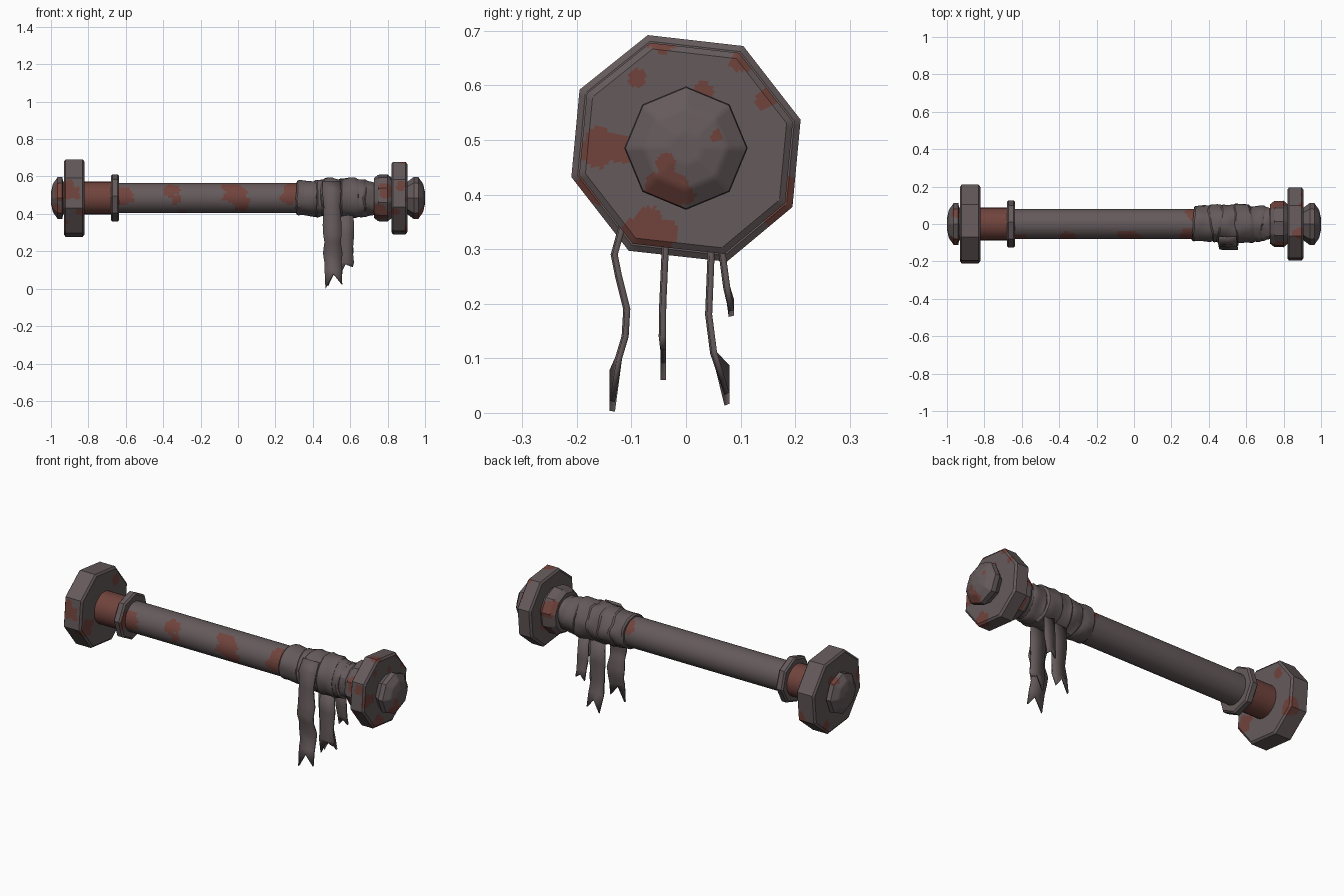
import bpy, bmesh, math
from mathutils import Vector, noise

CZ = 0.485  # height of the long axis


def material(name, rgb):
    m = bpy.data.materials.new(name)
    m.diffuse_color = (*rgb, 1)
    return m


STEEL = material("dull_grey", (0.13, 0.102, 0.106))
RUST = material("rust_red", (0.165, 0.057, 0.046))

# Rust patches: x, y, z, radius
SPOTS = [
    (0.90, -0.16, 0.483, 0.036), (0.90, -0.125, 0.485, 0.028),
    (0.90, -0.07, 0.335, 0.044), (0.90, -0.04, 0.33, 0.032),
    (0.90, -0.09, 0.615, 0.018), (0.90, 0.03, 0.59, 0.018), (0.90, 0.145, 0.575, 0.02),
    (0.90, 0.10, 0.645, 0.02), (0.88, -0.05, 0.68, 0.03), (0.87, -0.195, 0.55, 0.028),
    (0.97, -0.03, 0.405, 0.045), (0.99, -0.035, 0.455, 0.02), (0.985, 0.055, 0.51, 0.014),
    (0.76, -0.09, 0.40, 0.05), (0.80, -0.11, 0.53, 0.045), (0.77, 0.10, 0.53, 0.05),
    (0.79, 0.06, 0.42, 0.05), (0.84, -0.17, 0.42, 0.03),
    (-0.36, -0.075, 0.53, 0.045), (-0.33, -0.08, 0.48, 0.028), (-0.30, -0.03, 0.41, 0.02),
    (-0.02, -0.08, 0.51, 0.06), (0.02, -0.075, 0.46, 0.045), (-0.07, -0.06, 0.54, 0.025),
    (0.27, -0.08, 0.49, 0.045), (0.31, -0.06, 0.54, 0.05), (0.31, 0.06, 0.54, 0.04),
    (-0.61, -0.08, 0.49, 0.055), (-0.90, -0.205, 0.52, 0.05), (-0.92, -0.17, 0.33, 0.03),
    (-0.83, -0.15, 0.43, 0.05), (-0.82, 0.10, 0.60, 0.03), (-0.83, 0.18, 0.38, 0.05),
    (-0.95, -0.09, 0.52, 0.045), (-0.97, -0.07, 0.42, 0.04), (-0.95, 0.06, 0.57, 0.03),
    (-0.93, 0.10, 0.33, 0.03),
]


def rusty(p):
    wobble = 1 + 0.45 * noise.noise(p * 28)
    return any((p - Vector(s[:3])).length < s[3] * wobble for s in SPOTS)


def finish(name, bm, mats, angle=30):
    bmesh.ops.remove_doubles(bm, verts=bm.verts, dist=1e-5)
    bmesh.ops.recalc_face_normals(bm, faces=bm.faces)
    me = bpy.data.meshes.new(name)
    for f in bm.faces:
        f.smooth = True
    bm.to_mesh(me)
    bm.free()
    me.set_sharp_from_angle(angle=math.radians(angle))
    for m in mats:
        me.materials.append(m)
    ob = bpy.data.objects.new(name, me)
    bpy.context.scene.collection.objects.link(ob)
    return ob


def regular(n, turn=0.0):
    return [Vector((math.cos(math.tau * i / n + turn), math.sin(math.tau * i / n + turn)))
            for i in range(n)]


def lathe(name, profile, corners, step=0.012, mats=(STEEL, RUST), tilt=0.0, rough=0.0, spots=True):
    """Sweep an (x, radius) profile round the axis with a polygonal section."""
    pts = [profile[0]]
    for a, b in zip(profile, profile[1:]):
        k = max(1, math.ceil(math.dist(a, b) / step))
        pts += [(a[0] + (b[0] - a[0]) * i / k, a[1] + (b[1] - a[1]) * i / k) for i in range(1, k + 1)]
    rmax = max(r for _, r in profile)
    section = []
    for a, b in zip(corners, corners[1:] + corners[:1]):
        k = max(1, round((b - a).length * rmax / step))
        section += [a.lerp(b, i / k) for i in range(k)]
    bm = bmesh.new()
    rings = []
    for x, r in pts:
        ring = []
        for s in section:
            p = Vector((x + tilt * s.x, s.x * r, CZ + s.y * r))
            if rough and r > rmax * 0.85:
                d = rough * noise.noise(p * 16)
                p += Vector((d, s.x * d, s.y * d))
            ring.append(bm.verts.new(p))
        rings.append(ring)
    n = len(section)
    for A, B in zip(rings, rings[1:]):
        for i in range(n):
            j = (i + 1) % n
            f = bm.faces.new((A[i], A[j], B[j], B[i]))
            if spots and rusty(f.calc_center_median()):
                f.material_index = 1
    return finish(name, bm, mats)


ROUND = regular(40)
OCT = regular(8)
# Slightly battered octagon of the two flanges (y, z)
FLANGE = [Vector(v) / 0.22 for v in ((-0.07, 0.207), (0.105, 0.187), (0.21, 0.052), (0.195, -0.108),
                                     (0.075, -0.208), (-0.105, -0.188), (-0.21, -0.053), (-0.195, 0.107))]

# Shaft and rusty neck
lathe("shaft", [(-0.65, 0), (-0.65, 0.081), (0.76, 0.081), (0.76, 0)], ROUND)
lathe("rusty_neck", [(-0.84, 0.06), (-0.84, 0.087), (-0.66, 0.087), (-0.66, 0.06)], ROUND,
      mats=(RUST,), spots=False)


def flange(name, x0, x1, r):
    b = 0.012
    lathe(name, [(x0, 0), (x0, r - b), (x0 + b * 0.7, r), (x1 - b * 0.7, r), (x1, r - b), (x1, 0)],
          FLANGE, step=0.009)


# End flanges
flange("left_flange", -0.93, -0.822, 0.22)
flange("right_flange", 0.82, 0.905, 0.205)

# End caps
for name, s, inner in (("left_cap", -1, 0.92), ("right_cap", 1, 0.895)):
    lathe(name, [(s * inner, 0.08), (s * (inner + 0.015), 0.09), (s * 0.94, 0.113), (s * 0.965, 0.111),
                 (s * 0.99, 0.075), (s * 1.0, 0.03), (s * 1.0, 0)], OCT, step=0.009)

# Octagonal rings inside each flange
lathe("left_ring", [(-0.68, 0.07), (-0.68, 0.118), (-0.672, 0.127), (-0.645, 0.127), (-0.636, 0.118),
                    (-0.636, 0.07)], regular(8, math.pi / 8 + 0.3))
lathe("right_collar", [(0.725, 0.07), (0.728, 0.108), (0.75, 0.125), (0.80, 0.127), (0.825, 0.105),
                       (0.825, 0.07)], regular(10, 0.2))

# Overlapping cloth bands
BANDS = [(0.315, 0.43, 0.095, 0.004), (0.41, 0.49, 0.100, -0.012), (0.455, 0.56, 0.104, 0.012),
         (0.54, 0.635, 0.107, -0.010), (0.61, 0.69, 0.098, 0.014), (0.665, 0.735, 0.090, -0.008)]
for i, (a, b, r, t) in enumerate(BANDS):
    lathe(f"cloth_band_{i + 1}", [(a, 0.07), (a, r - 0.006), (a + 0.008, r), (b - 0.01, r - 0.002),
                                  (b, r - 0.008), (b, 0.07)],
          regular(24), step=0.02, mats=(STEEL,), tilt=t, rough=0.012, spots=False)


def strip(name, path, x_top, x_end, width, notch, ragged):
    """Hanging ribbon along (y, z) points with a forked end."""
    bm = bmesh.new()
    rows = []
    n = len(path) - 1
    for i, (y, z) in enumerate(path):
        x = x_top + (x_end - x_top) * i / n
        w = width * (1 + 0.1 * math.sin(i * 2.3)) / 2
        if i < n:
            row = [(x - w, y, z), (x, y - 0.003, z), (x + w, y, z)]
        else:
            row = [(x - w * 0.8, y, z), (x, y, z + notch), (x + w * 0.9, y, z + ragged)]
        rows.append([bm.verts.new(p) for p in row])
    for A, B in zip(rows, rows[1:]):
        for k in (0, 1):
            bm.faces.new((A[k], A[k + 1], B[k + 1], B[k]))
    ob = finish(name, bm, (STEEL,), 50)
    sol = ob.modifiers.new("thickness", 'SOLIDIFY')
    sol.thickness = 0.01
    sol.offset = 0


# Hanging torn strips
strip("front_strip", [(-0.07, 0.572), (-0.105, 0.52), (-0.117, 0.44), (-0.116, 0.34), (-0.13, 0.29),
                      (-0.122, 0.25), (-0.107, 0.19), (-0.11, 0.14), (-0.122, 0.10), (-0.135, 0.003)],
      0.50, 0.51, 0.095, 0.075, 0.018)
strip("middle_strip", [(-0.036, 0.40), (-0.037, 0.29), (-0.041, 0.20), (-0.042, 0.14), (-0.042, 0.06)],
      0.575, 0.575, 0.085, 0.07, 0.055)
strip("rear_strip", [(0.045, 0.40), (0.047, 0.28), (0.043, 0.18), (0.052, 0.11), (0.075, 0.015)],
      0.51, 0.515, 0.085, 0.07, 0.02)
strip("short_strip", [(0.06, 0.41), (0.068, 0.29), (0.076, 0.23), (0.083, 0.177)],
      0.585, 0.59, 0.06, 0.03, 0.01)
